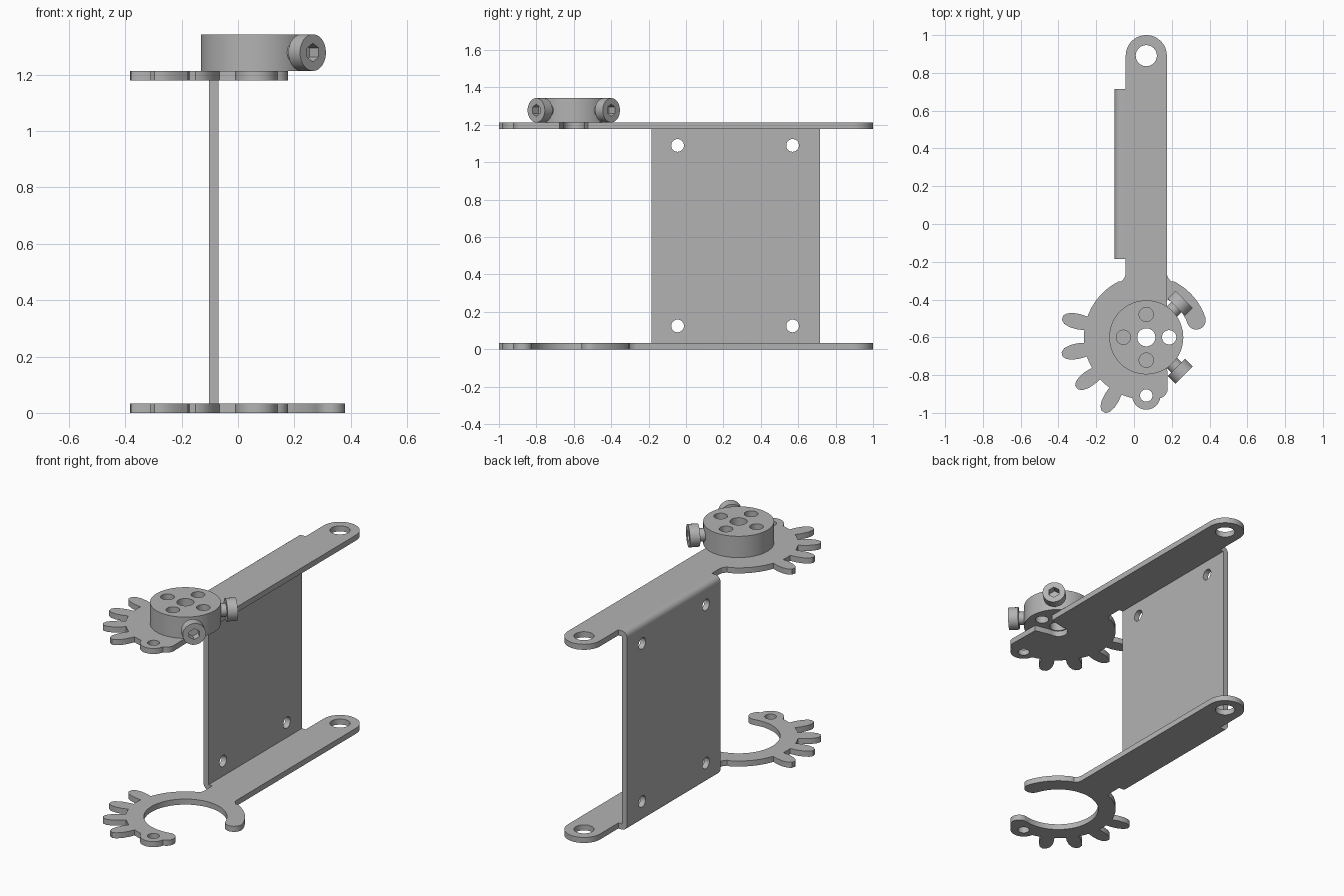
import bpy, bmesh
from math import sin, cos, radians, pi, acos, degrees
from mathutils import Matrix, Vector

if "Cube" in bpy.data.objects:
    bpy.data.objects.remove(bpy.data.objects["Cube"], do_unlink=True)

# One grey metal for everything
metal = bpy.data.materials.new("grey_metal")
metal.use_nodes = True
GREY = (0.45, 0.45, 0.45, 1)
metal.diffuse_color = GREY
metal.node_tree.nodes["Principled BSDF"].inputs["Base Color"].default_value = GREY

CX, CY = 0.065, -0.6          # gear and hub centre
R_OUT, R_MID, R_CAP = 0.33, 0.28, 0.05
R_IN = R_MID - R_CAP
HALF = 0.109                  # half width of the arm
THICK, TOP = 0.034, 1.213     # sheet thickness, overall bracket height
TIP_Y = 0.891                 # centre of the arm's rounded end


def polar(r, a, c=(CX, CY)):
    return (c[0] + r * cos(radians(a)), c[1] + r * sin(radians(a)))


def arc(r, a0, a1, c=(CX, CY), n=16):
    return [polar(r, a0 + (a1 - a0) * i / n, c) for i in range(n + 1)]


def circle(x, y, r, n=32):
    return arc(r, 0, 360, (x, y), n)[:-1]


def finish(obj):
    obj.data.materials.clear()
    obj.data.materials.append(metal)
    bpy.ops.object.select_all(action='DESELECT')
    obj.select_set(True)
    bpy.context.view_layer.objects.active = obj
    bpy.ops.object.shade_smooth_by_angle(angle=radians(30))
    return obj


def flat_part(name, loops, z0, z1, matrix=Matrix()):
    """Extrude an outline with holes between two heights."""
    curve = bpy.data.curves.new(name, 'CURVE')
    curve.dimensions = '2D'
    curve.fill_mode = 'BOTH'
    curve.extrude = (z1 - z0) / 2
    for pts in loops:
        spline = curve.splines.new('POLY')
        spline.points.add(len(pts) - 1)
        for p, (x, y) in zip(spline.points, pts):
            p.co = (x, y, 0, 1)
        spline.use_cyclic_u = True
    tmp = bpy.data.objects.new(name + "_outline", curve)
    bpy.context.collection.objects.link(tmp)
    deps = bpy.context.evaluated_depsgraph_get()
    mesh = bpy.data.meshes.new_from_object(tmp.evaluated_get(deps))
    bpy.data.objects.remove(tmp, do_unlink=True)
    bm = bmesh.new()
    bm.from_mesh(mesh)
    bmesh.ops.remove_doubles(bm, verts=bm.verts, dist=1e-5)
    bmesh.ops.recalc_face_normals(bm, faces=bm.faces)
    bm.transform(matrix @ Matrix.Translation((0, 0, (z0 + z1) / 2)))
    bm.to_mesh(mesh)
    bm.free()
    obj = bpy.data.objects.new(name, mesh)
    bpy.context.collection.objects.link(obj)
    return finish(obj)


# Gear tooth: radius and half width from root to tip
TOOTH = [(0.328, 0.037), (0.365, 0.041), (0.405, 0.039), (0.438, 0.029), (0.455, 0.012)]


def tooth(angle):
    d = Vector((cos(radians(angle)), sin(radians(angle))))
    side = Vector((-d.y, d.x))
    pts = [(r, -w) for r, w in TOOTH] + [(r, w) for r, w in reversed(TOOTH)]
    return [tuple(Vector((CX, CY)) + d * r + side * w) for r, w in pts]


# Outline shared by both plates: arm, toothed rim, lug
junction = degrees(acos(HALF / R_OUT))
left_rim = 180 - junction
shared = arc(HALF, 0, 180, (CX, TIP_Y), 24)
shared += [(CX - HALF, -0.265), (CX - HALF - 0.006, -0.285), (CX - HALF - 0.022, -0.303)]
teeth = [167 + 24.4 * i for i in range(4)]
edge = left_rim + 7
for a in teeth:
    shared += arc(R_OUT, edge, a - 8, n=6) + tooth(a)
    edge = a + 8
shared += arc(R_OUT, edge, 257, n=2)
lug = (CX, CY - 0.308)
shared += arc(0.075, 192, 348, lug, 20)

END, HOOK = 283, 19
end_cap = polar(R_MID, END)
arm_hole = circle(CX, TIP_Y, 0.056)
lug_hole = circle(lug[0], lug[1], 0.033, 24)

# Lower plate: open ring with a hook
lower = shared + arc(R_CAP, END, END + 180, end_cap, 12)
lower += arc(R_IN, END, HOOK, n=48)
lower += arc(R_CAP, HOOK + 180, HOOK + 360, polar(R_MID, HOOK), 12)
lower += arc(R_OUT, HOOK, junction - 7, n=12)
lower += [(CX + HALF + 0.022, -0.303), (CX + HALF + 0.006, -0.285), (CX + HALF, -0.265)]
flat_part("lower_gear_arm", [lower, arm_hole, lug_hole], 0, THICK)

# Upper plate: solid disc trimmed at the arm edge, slotted to the centre
upper = shared + arc(R_CAP, END, 360, end_cap, 8)
upper += [(CX + HALF, CY - 0.075)]
upper += arc(0.055, 280, 80, n=16)
upper += [(CX + HALF, CY + 0.075)]
flat_part("upper_gear_arm", [upper, arm_hole, lug_hole], TOP - THICK, TOP)

# Upright web bent into both plates, profile drawn in x and z
X0, X1, BEND = -0.103, CX - HALF, 0.035
Y0, Y1 = -0.185, 0.716
profile = [(X1, 0)] + arc(BEND, 270, 180, (X0 + BEND, BEND), 6)
profile += arc(BEND, 180, 90, (X0 + BEND, TOP - BEND), 6)
profile += [(X1, TOP), (X1, TOP - THICK), (X0 + THICK, TOP - THICK), (X0 + THICK, THICK), (X1, THICK)]
web = flat_part("upright_web", [profile], -Y1, -Y0, Matrix.Rotation(pi / 2, 4, 'X'))

# Four mounting holes through the web
bm = bmesh.new()
for y in (-0.045, 0.57):
    for z in (0.125, 1.09):
        m = Matrix.Translation((X0, y, z)) @ Matrix.Rotation(pi / 2, 4, 'Y')
        bmesh.ops.create_cone(bm, cap_ends=True, segments=32, radius1=0.034,
                              radius2=0.034, depth=0.2, matrix=m)
cut_mesh = bpy.data.meshes.new("hole_cutter")
bm.to_mesh(cut_mesh)
bm.free()
cutter = bpy.data.objects.new("hole_cutter", cut_mesh)
bpy.context.collection.objects.link(cutter)
mod = web.modifiers.new("mounting_holes", 'BOOLEAN')
mod.operation = 'DIFFERENCE'
mod.object = cutter
mod.solver = 'EXACT'
bpy.context.view_layer.objects.active = web
bpy.ops.object.modifier_apply(modifier=mod.name)
bpy.data.objects.remove(cutter, do_unlink=True)
finish(web)

# Clamping hub with a bore and four bolt holes
HUB_TOP = 1.343
hub_loops = [circle(CX, CY, 0.196, 64), circle(CX, CY, 0.048)]
hub_loops += [circle(*polar(0.121, a), 0.038) for a in (0, 90, 180, 270)]
flat_part("hub", hub_loops, TOP, HUB_TOP)

# Two socket screws pointing out of the hub
for name, a in (("back_screw", 45), ("front_screw", -45)):
    m = Matrix.Translation((CX, CY, (TOP + HUB_TOP) / 2))
    m = m @ Matrix.Rotation(radians(a), 4, 'Z') @ Matrix.Rotation(pi / 2, 4, 'Y')
    flat_part(name + "_head", [circle(0, 0, 0.065, 40), circle(0, 0, 0.033, 6)], 0.226, 0.284, m)
    flat_part(name + "_shank", [circle(0, 0, 0.038, 24)], 0.175, 0.238, m)
